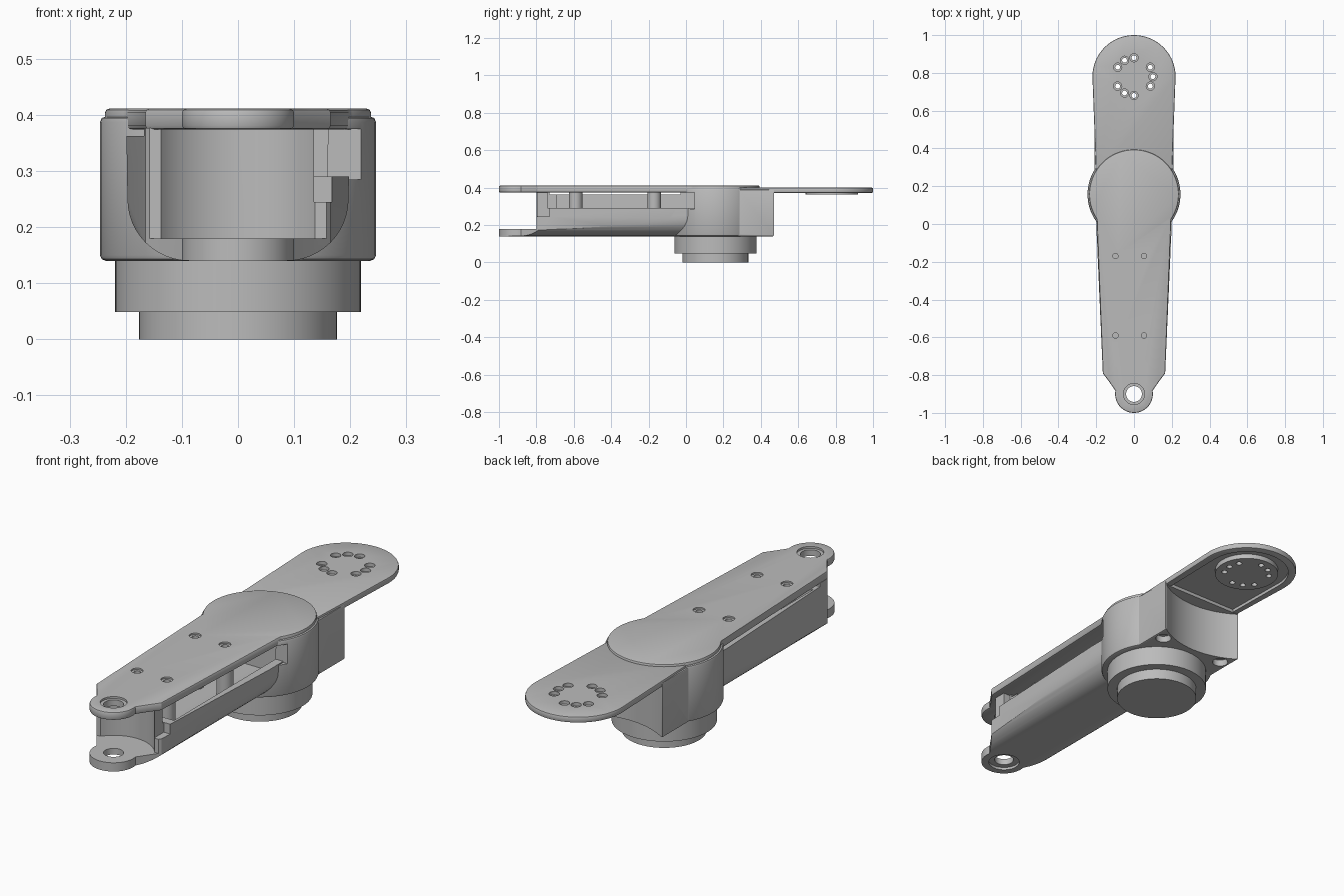
import bpy, bmesh, math
from mathutils import Vector

if "Cube" in bpy.data.objects:
    bpy.data.objects.remove(bpy.data.objects["Cube"], do_unlink=True)

grey = bpy.data.materials.new("machined grey")
GREY = (0.5, 0.5, 0.5, 1)
grey.diffuse_color = GREY
grey.use_nodes = True
grey.node_tree.nodes["Principled BSDF"].inputs["Base Color"].default_value = GREY

HUB_Y, PLATE_Y, NOSE_Y = 0.157, 0.78, -0.90


def prism(name, pts, lo, hi, axis="z", bevel=0.0):
    """Extrude a closed outline along z (points x,y) or along y (points x,z)."""
    bm = bmesh.new()
    place = (lambda p, h: (p[0], p[1], h)) if axis == "z" else (lambda p, h: (p[0], h, p[1]))
    rings = [[bm.verts.new(place(p, h)) for p in pts] for h in (lo, hi)]
    bm.faces.new(rings[0])
    bm.faces.new(rings[1])
    n = len(pts)
    for i in range(n):
        j = (i + 1) % n
        bm.faces.new((rings[0][i], rings[0][j], rings[1][j], rings[1][i]))
    bmesh.ops.recalc_face_normals(bm, faces=bm.faces)
    if bevel:
        caps = [e for e in bm.edges if abs(e.verts[0].co.z - e.verts[1].co.z) < 1e-6]
        bmesh.ops.bevel(bm, geom=caps, offset=bevel, segments=2, profile=0.5, affect="EDGES")
    mesh = bpy.data.meshes.new(name)
    bm.to_mesh(mesh)
    bm.free()
    mesh.materials.append(grey)
    ob = bpy.data.objects.new(name, mesh)
    bpy.context.collection.objects.link(ob)
    return ob


def arc(cx, cy, r, a0, a1, n):
    return [(cx + r * math.cos(math.radians(a0 + (a1 - a0) * i / n)),
             cy + r * math.sin(math.radians(a0 + (a1 - a0) * i / n))) for i in range(n + 1)]


def disc(name, x, y, r, lo, hi, n=64, bevel=0.0):
    return prism(name, arc(x, y, r, 0, 360, n)[:-1], lo, hi, bevel=bevel)


def box(name, x0, x1, y0, y1, z0, z1):
    return prism(name, [(x0, y0), (x1, y0), (x1, y1), (x0, y1)], z0, z1)


def combine(ob, tool, op="DIFFERENCE"):
    """Apply a boolean and discard the tool object."""
    m = ob.modifiers.new("bool", "BOOLEAN")
    m.operation, m.object, m.solver = op, tool, "EXACT"
    bpy.context.view_layer.objects.active = ob
    bpy.ops.object.modifier_apply(modifier=m.name)
    bpy.data.objects.remove(tool, do_unlink=True)


def drill(ob, x, y, r, lo, hi, n=24):
    combine(ob, disc("drill", x, y, r, lo, hi, n))


def arm_outline(top):
    """Tapered arm with a rounded nose; top = points closing the rear end."""
    nose = arc(0, NOSE_Y, 0.1, 10, -190, 28)
    return [(0.165, -0.79), (0.135, -0.83)] + nose + [(-0.135, -0.83), (-0.165, -0.79)] + top


def trough_section(half, floor, top, r):
    """U-shaped section in x,z with large rounded lower corners."""
    right = arc(half - r, floor + r, r, -90, 0, 12)
    return right + [(half + 0.004, top), (-half - 0.004, top)] + [(-x, z) for x, z in reversed(right)]


def cavity():
    return prism("cavity", trough_section(0.158, 0.18, 0.45, 0.07), -0.69, 0.13, "y")


# Lower trough: plan outline intersected with the U section
trough = prism("arm_trough", arm_outline([(-0.2, 0.0), (-0.2, 0.1), (0.2, 0.1), (0.2, 0.0)]), 0.13, 0.377)
combine(trough, prism("section", trough_section(0.197, 0.14, 0.5, 0.11), -1.2, 0.3, "y"), "INTERSECT")
combine(trough, cavity())
# open space around the nose, with a concave end wall
combine(trough, disc("nose_gap", 0, NOSE_Y, 0.17, 0.18, 0.5))
combine(trough, box("nose_front", -0.4, 0.4, -1.3, -0.8, 0.18, 0.5))
# cable window on one side, its stepped end, and the slit below the cover
combine(trough, box("window", 0.1, 0.4, -0.74, 0.2, 0.29, 0.5))
combine(trough, box("step", 0.135, 0.4, -0.82, -0.73, 0.245, 0.5))
combine(trough, box("slit", -0.4, 0.4, -0.73, 0.2, 0.362, 0.5))
drill(trough, 0, NOSE_Y, 0.042, 0, 0.3, 32)
drill(trough, 0, NOSE_Y, 0.068, 0, 0.152, 32)

# Hub body: round housing with a rear block that has a concave end
hub = disc("hub_body", 0, HUB_Y, 0.246, 0.14, 0.397, 96, bevel=0.01)
block = prism("rear_block", [(-0.21, 0.16), (0.21, 0.16), (0.21, 0.47), (-0.21, 0.47)],
              0.14, 0.39, bevel=0.006)
combine(hub, block, "UNION")
combine(hub, disc("rear_hollow", 0, PLATE_Y, 0.372, 0.0, 0.37, 96))
combine(hub, cavity())
combine(hub, box("hub_window", 0.1, 0.222, -0.3, 0.045, 0.285, 0.375))
for s in (-1, 1):
    drill(hub, s * 0.165, 0.40, 0.034, 0.1, 0.17)

# Stepped output collars under the hub
upper_collar = disc("upper_collar", 0, HUB_Y, 0.219, 0.049, 0.15, 96)
lower_collar = disc("lower_collar", 0, HUB_Y, 0.176, 0.0, 0.06, 96)

# Top cover: tapered arm ending in a disc
start = math.degrees(math.asin(0.197 / 0.237))
rear_arc = arc(0, HUB_Y, 0.237, 270 - start, -90 + start, 72)
cover = prism("top_cover", arm_outline(rear_arc), 0.374, 0.411, bevel=0.007)
drill(cover, 0, NOSE_Y, 0.042, 0.3, 0.5, 32)
drill(cover, 0, NOSE_Y, 0.056, 0.402, 0.5, 32)
screws = [(x, y) for x in (-0.098, 0.053) for y in (-0.17, -0.59)]
parts = [trough, hub, upper_collar, lower_collar, cover]
for i, (x, y) in enumerate(screws):
    drill(cover, x, y, 0.025, 0.404, 0.5)
    drill(cover, x, y, 0.014, 0.385, 0.5)
    parts.append(disc(f"screw_post_{i + 1}", x, y, 0.036, 0.178, 0.378, 24))

# Rear mounting plate: thin pan with a rim below and a bolt circle
plate = prism("rear_plate", [(-0.2, 0.25), (0.2, 0.25)] + arc(0, PLATE_Y, 0.22, 0, 180, 48),
              0.372, 0.4, bevel=0.006)
combine(plate, prism("pan", [(-0.178, 0.36), (0.178, 0.36)] + arc(0, PLATE_Y, 0.185, 0, 180, 48),
                     0.3, 0.386))
combine(plate, disc("bolt_pad", 0, PLATE_Y, 0.14, 0.364, 0.39, 48), "UNION")
for a in (-150, -120, -90, -30, 0, 30, 90, 120, 150):
    x, y = 0.1 * math.cos(math.radians(a)), PLATE_Y + 0.1 * math.sin(math.radians(a))
    drill(plate, x, y, 0.013, 0.3, 0.5, 16)
    drill(plate, x, y, 0.022, 0.385, 0.5, 20)
parts.append(plate)

# Smooth curved walls, crisp edges
bpy.ops.object.select_all(action="DESELECT")
for ob in parts:
    ob.select_set(True)
bpy.context.view_layer.objects.active = trough
bpy.ops.object.shade_smooth_by_angle(angle=math.radians(30))
